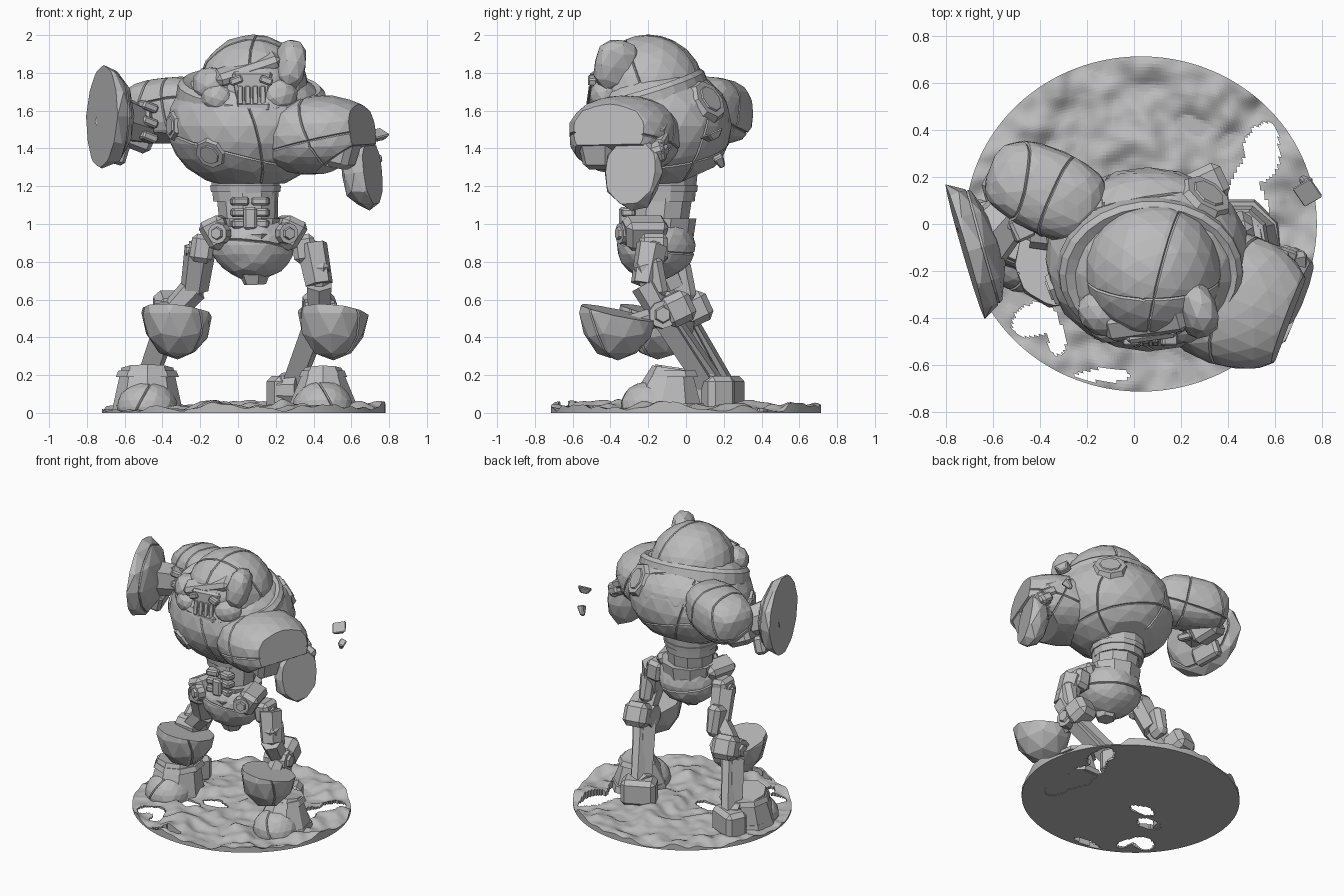
import bpy, bmesh, math, random
from mathutils import Matrix, Vector, Euler, noise

random.seed(4)
if "Cube" in bpy.data.objects:
    bpy.data.objects.remove(bpy.data.objects["Cube"], do_unlink=True)

grey = bpy.data.materials.new("plain grey")
grey.use_nodes = True
grey.diffuse_color = (0.5, 0.5, 0.5, 1)
grey.node_tree.nodes["Principled BSDF"].inputs["Base Color"].default_value = (0.5, 0.5, 0.5, 1)


def finish(bm, name):
    bmesh.ops.recalc_face_normals(bm, faces=bm.faces[:])
    mesh = bpy.data.meshes.new(name)
    bm.to_mesh(mesh)
    bm.free()
    mesh.materials.append(grey)
    ob = bpy.data.objects.new(name, mesh)
    bpy.context.scene.collection.objects.link(ob)


def place(loc, size, rot):
    turn = Euler([math.radians(a) for a in rot]).to_matrix().to_4x4()
    return Matrix.Translation(loc) @ turn @ Matrix.Diagonal((*size, 1))


def blob(name, loc, size, rot=(0, 0, 0), seams=(), cuts=(), sub=3, rough=0.015, square=1.0):
    """Faceted armour shell: seams split it into raised panels, cuts slice it flat."""
    bm = bmesh.new()
    bmesh.ops.create_icosphere(bm, subdivisions=sub, radius=1)
    for v in bm.verts:
        v.co = Vector([math.copysign(abs(c) ** square, c) for c in v.co]) * (1 + random.uniform(-rough, rough))
    bm.transform(place(loc, size, rot))
    for co, no in seams:
        bmesh.ops.bisect_plane(bm, geom=bm.verts[:] + bm.edges[:] + bm.faces[:], plane_co=co, plane_no=no)
    if seams:
        bmesh.ops.remove_doubles(bm, verts=bm.verts[:], dist=0.006)
        groups = {}
        for f in bm.faces:
            c = f.calc_center_median()
            key = tuple((c - Vector(co)).dot(Vector(no)) > 0 for co, no in seams)
            groups.setdefault(key, []).append(f)
        for faces in groups.values():
            bmesh.ops.inset_region(bm, faces=faces, thickness=0.006, depth=0.009, use_even_offset=False)
    for co, no in cuts:
        bmesh.ops.bisect_plane(bm, geom=bm.verts[:] + bm.edges[:] + bm.faces[:], plane_co=co, plane_no=no,
                               clear_outer=True)
        bmesh.ops.holes_fill(bm, edges=[e for e in bm.edges if e.is_boundary], sides=0)
    finish(bm, name)


def box(name, loc, size, rot=(0, 0, 0), bevel=0.015, taper=1.0):
    bm = bmesh.new()
    bmesh.ops.create_cube(bm, size=1)
    for v in bm.verts:
        if v.co.z < 0:
            v.co.x *= taper
            v.co.y *= taper
    bm.transform(place(loc, size, rot))
    bmesh.ops.bevel(bm, geom=bm.edges[:], offset=bevel, segments=1, affect='EDGES')
    finish(bm, name)


def beam(name, a, b, r1, r2, sides=8, flat=1.0):
    a, b = Vector(a), Vector(b)
    bm = bmesh.new()
    turn = (b - a).to_track_quat('Z', 'Y').to_matrix().to_4x4()
    bmesh.ops.create_cone(bm, cap_ends=True, segments=sides, radius1=r1, radius2=r2, depth=(b - a).length,
                          matrix=Matrix.Translation((a + b) / 2) @ turn @ Matrix.Diagonal((1, flat, 1, 1)))
    finish(bm, name)


def hub(name, loc, axis, r, depth):
    """Round joint with a stepped cap."""
    loc, axis = Vector(loc), Vector(axis).normalized()
    beam(name, loc - axis * depth, loc + axis * depth, r, r * 0.92, 10)
    beam(name + "_cap", loc + axis * depth, loc + axis * (depth + 0.015), r * 0.6, r * 0.5, 6)


def ring(name, profile, loc, size, rot, steps=26):
    bm = bmesh.new()
    vs = [bm.verts.new((r, 0, z)) for r, z in profile]
    es = [bm.edges.new((vs[i], vs[(i + 1) % len(vs)])) for i in range(len(vs))]
    bmesh.ops.spin(bm, geom=vs + es, cent=(0, 0, 0), axis=(0, 0, 1), angle=math.tau, steps=steps)
    bmesh.ops.remove_doubles(bm, verts=bm.verts[:], dist=0.0005)
    bm.transform(place(loc, size, rot))
    finish(bm, name)


# Ground disc: rough terrain with gaps
HOLES = [(.55, .3, .08, .13), (.48, .02, .09, .24), (.5, -.2, .08, .12), (-.42, -.41, .1, .07),
         (-.33, -.49, .04, .07), (-.14, -.645, .12, .03), (-.13, -.07, .1, .05), (-.28, -.18, .1, .06)]
bm = bmesh.new()
bmesh.ops.create_grid(bm, x_segments=96, y_segments=96, size=1)
for v in bm.verts:
    x, y = v.co.x, v.co.y
    v.co = (0.03 + 0.75 * x * math.sqrt(1 - y * y / 2), 0.715 * y * math.sqrt(1 - x * x / 2), 0)


def in_hole(c):
    wob = 1 + 0.5 * noise.noise(c * 9)
    return any(((c.x - x) / a) ** 2 + ((c.y - y) / b) ** 2 < wob for x, y, a, b in HOLES)


gone = [f for f in bm.faces if in_hole(f.calc_center_median())]
bmesh.ops.delete(bm, geom=gone, context='FACES')
top = bmesh.ops.extrude_face_region(bm, geom=bm.faces[:])["geom"]
for v in top:
    if isinstance(v, bmesh.types.BMVert):
        p = v.co.copy()
        v.co.z = 0.024 + 0.06 * max(-0.2, noise.noise(p * 4)) + 0.025 * noise.noise(p * 11)
        v.co.z = max(v.co.z, 0.008)
finish(bm, "ground_disc")

# Torso
C = Vector((.06, -.15, 1.52))
TORSO = Vector((.43, .385, .33))
blob("torso", C, TORSO, seams=[((.06, 0, 1.4), (.25, -.1, 1)), ((.0, -.15, 1.5), (1, .25, .3)),
     ((0, .02, 1.5), (-.2, 1, -.3))], rough=0.008,
     cuts=[((0, 0, 1.215), (0, 0, -1)), ((0, .08, 1.27), (0, .45, -1))])
blob("upper_back", (.06, -.07, 1.59), (.39, .3, .21), rough=0.008)
collar = [(.36, -.1), (.39, -.03), (.385, .04), (.36, .065), (.31, .05), (.31, -.08)]
ring("collar", collar, (.07, -.2, 1.675), (1.02, .84, 1), (17, 4, 0))


def torso_plate(name, direction, r, sides):
    d = Vector(direction).normalized()
    p = C + d / math.sqrt(sum((d[i] / TORSO[i]) ** 2 for i in range(3)))
    n = Vector([(p[i] - C[i]) / TORSO[i] ** 2 for i in range(3)]).normalized()
    beam(name, p - n * 0.04, p + n * 0.014, r * 1.1, r * 0.9, sides)
    beam(name + "_inner", p, p + n * 0.022, r * 0.7, r * 0.6, sides)


torso_plate("chest_badge", (-.24, -.34, -.17), .09, 8)
torso_plate("back_plate", (.26, .28, .14), .12, 8)
torso_plate("side_plate", (-.38, -.12, .0), .08, 6)

# Head: dome, brow pieces, face
blob("head_dome", (.08, -.2, 1.71), (.285, .29, .285), seams=[((.18, 0, 1.8), (1, -.25, .1)),
     ((.08, -.26, 1.8), (0, 1, .35))], rough=0.006)
blob("brow_left", (.27, -.37, 1.84), (.08, .12, .14), (-8, 12, 20), sub=2, square=.8)
blob("brow_right", (-.13, -.38, 1.73), (.12, .1, .1), (0, 25, -25), sub=2)
blob("cheek_left", (.22, -.43, 1.68), (.1, .08, .09), (0, -15, 20), sub=2)
blob("cheek_right", (-.11, -.43, 1.67), (.09, .08, .08), (0, 15, -20), sub=2)
box("brow_bar", (.05, -.42, 1.82), (.36, .12, .08), (25, -18, 8), .025)
box("face_block", (.07, -.44, 1.71), (.22, .14, .18), (-8, 0, 8), taper=.7)
for i in range(4):
    box("mouth_grille", (.01 + i * .04, -.505 + i * .004, 1.68), (.03, .03, .1), (-8, 0, 8), .005)
for s in (-1, 1):
    box("eye_block", (.07 + s * .08, -.495, 1.76), (.07, .05, .04), (0, s * 20, 0), .008)
box("jaw", (.08, -.46, 1.62), (.18, .12, .05), bevel=.012)

# Waist and abdomen
beam("waist_ring", (.04, -.12, 1.12), (.04, -.12, 1.26), .175, .19, 14, .95)
beam("waist_band", (.04, -.12, 1.17), (.04, -.12, 1.205), .188, .193, 14, .95)
beam("abdomen", (.06, -.15, .92), (.05, -.13, 1.15), .15, .165, 10)
beam("rear_belt", (.07, -.14, .93), (.07, -.14, 1.03), .18, .195, 10)
for z in (1.0, 1.06, 1.12):
    for s in (-1, 1):
        box("abdomen_segment", (.065 + s * .055, -.3, z), (.09, .07, .045), (0, 0, -s * 12), .01)
box("belt_buckle", (.065, -.33, 1.03), (.07, .05, .12), bevel=.012)

# Pelvis and hips
blob("pelvis", (.08, -.16, .89), (.21, .2, .18), seams=[((.08, -.16, .88), (.1, .15, 1))],
     cuts=[((0, 0, 1.02), (0, 0, 1))], rough=.03)
beam("crotch_guard", (.09, -.19, .68), (.08, -.2, .95), .06, .18, 6)
for s in (-1, 1):
    x = .08 + s * .18
    box("hip_guard", (x, -.22, .95), (.15, .24, .17), (0, s * 25, s * 14), .03, .8)
    hub("hip_disc", (x, -.33, .95), (s * .45, -1, 0), .06, .025)
    box("hip_bracket", (.08 + s * .27, -.17, .87), (.12, .15, .15), (0, -s * 8, 0), .025)
    hub("hip_joint", (.08 + s * .31, -.17, .86), (s, 0, 0), .055, .03)

# Legs: hip, mid-thigh, knee, pad, heel, boot, boot top radius
LEGS = {
    "left": ((.39, -.18, .89), (.43, -.22, .68), (.43, -.13, .52), (.505, -.36, .53), (.28, .13, .12), (.45, -.1), .1),
    "right": ((-.2, -.16, .87), (-.23, -.07, .66), (-.36, -.04, .52), (-.32, -.15, .53), (-.5, .18, .12),
              (-.48, -.04), .14),
}
for side, (hip, mid, knee, pad, heel, boot, boot_top) in LEGS.items():
    s = 1 if side == "left" else -1
    hip, mid, knee, pad, heel = map(Vector, (hip, mid, knee, pad, heel))
    beam(side + "_upper_thigh", hip, mid, .085, .075, 6)
    beam(side + "_lower_thigh", mid, knee, .075, .065, 6)
    box(side + "_thigh_armour", mid + Vector((0, .04, .03)), (.11, .16, .22), (15, 0, 0), .03, .8)
    hub(side + "_knee_joint", knee, (s, .1, 0), .08, .08)
    box(side + "_knee_block", knee + Vector((0, .08, .03)), (.17, .17, .17), (25, 0, 10), .035)
    beam(side + "_knee_mount", knee, pad - Vector((0, 0, .1)), .05, .07, 6)
    # Knee bowl with a flat top tilted back
    blob(side + "_knee_pad", pad, (.18, .2, .24), (0, 0, s * 12), cuts=[(pad, (0.1, .22, 1))],
         seams=[(pad - Vector((0, .1, 0)), (.3, 1, .3))], sub=2, rough=.025)
    beam(side + "_shin", knee, heel, .08, .07, 4, .85)
    beam(side + "_shin_plate", knee + Vector((0, .04, 0)), heel + Vector((0, .04, .03)), .05, .045, 4)
    hub(side + "_ankle", heel + Vector((0, -.02, 0)), (-s, .35, 0), .1, .05)
    box(side + "_heel", heel + Vector((0, .02, -.02)), (.24, .16, .19), (0, 0, s * 25), .03)
    # Flared boot with a toe cap
    bx, by = boot
    beam(side + "_boot", (bx, by, .03), (bx, by + .03, .235), .185, boot_top, 9, 1.1)
    beam(side + "_boot_cuff", (bx, by + .03, .19), (bx, by + .03, .225), boot_top + .03, boot_top + .015, 9, 1.1)
    blob(side + "_toe_cap", (bx, by - .09, .03), (.15, .15, .13), (0, 0, s * 12), rough=.02,
         seams=[((bx, by - .1, .1), (s, .1, .5))], cuts=[((0, 0, .005), (0, 0, -1))])
    beam(side + "_sole", (bx, by, .004), (bx, by, .05), .19, .18, 9, 1.15)

# Raised right arm with a sliced round shell
blob("right_shoulder", (-.37, .14, 1.6), (.26, .175, .165), (0, -6, -24), rough=.02, square=.75,
     seams=[((-.33, .1, 1.6), (1, -.45, .2)), ((-.5, .2, 1.6), (1, -.2, -.3)), ((-.4, .05, 1.62), (0, .5, 1))],
     cuts=[((-.45, .1, 1.46), (-.2, -.3, -1))])
box("right_elbow_block", (-.53, .12, 1.5), (.17, .2, .2), (15, 20, 20), .03)
hub("right_elbow_joint", (-.52, .02, 1.56), (-.4, -1, .1), .085, .05)
beam("right_forearm", (-.5, .08, 1.52), (-.66, -.1, 1.57), .1, .13, 7)
for z in (1.46, 1.54, 1.62):
    box("right_arm_rib", (-.48, -.02, z), (.09, .1, .045), (0, 20, 25), .01)
blob("right_shell", (-.72, -.12, 1.57), (.15, .29, .27), (0, 0, 16), sub=2, rough=.015,
     seams=[((-.65, -.1, 1.58), (1, .28, 0))], cuts=[((-.72, -.12, 1.58), (-.96, -.28, .04))])
box("right_shell_flap", (-.64, -.0, 1.39), (.08, .2, .13), (10, 15, 16), .02)

# Lowered left arm, sliced at the pad and at the forearm
blob("left_shoulder", (.42, -.32, 1.47), (.33, .28, .2), (0, -2, -20), rough=.015, square=.9,
     seams=[((.45, -.3, 1.5), (1, -.35, .45)), ((.5, -.33, 1.44), (-.2, .1, 1))],
     cuts=[((.655, -.4, 1.55), (.936, -.35, .12)), ((.62, -.4, 1.39), (.6, -.2, -1))])
box("left_upper_arm", (.56, -.24, 1.42), (.2, .2, .2), (0, 25, -20), .04)
box("left_arm_guard", (.55, -.46, 1.38), (.16, .2, .17), (0, 12, -20), .03, .8)
hub("left_elbow_joint", (.49, -.4, 1.38), (.3, -1, -.2), .08, .08)
for i in range(3):
    box("left_arm_rib", (.6 + i * .035, -.15, 1.5 - i * .06), (.1, .1, .06), (0, 30, -20), .012)
blob("left_forearm", (.67, -.28, 1.27), (.12, .16, .2), (0, -8, -20), sub=2, rough=.07,
     cuts=[((.72, -.28, 1.27), (.936, -.35, .12))])
box("left_knuckle", (.68, -.16, 1.38), (.1, .1, .1), (20, 30, 10), .02)

# Loose chips beside the left arm
box("chip_upper", (.74, .14, 1.465), (.1, .11, .04), (20, -12, 30), .008, .5)
box("chip_lower", (.73, .18, 1.33), (.05, .06, .07), (30, 20, 15), .008, .5)
